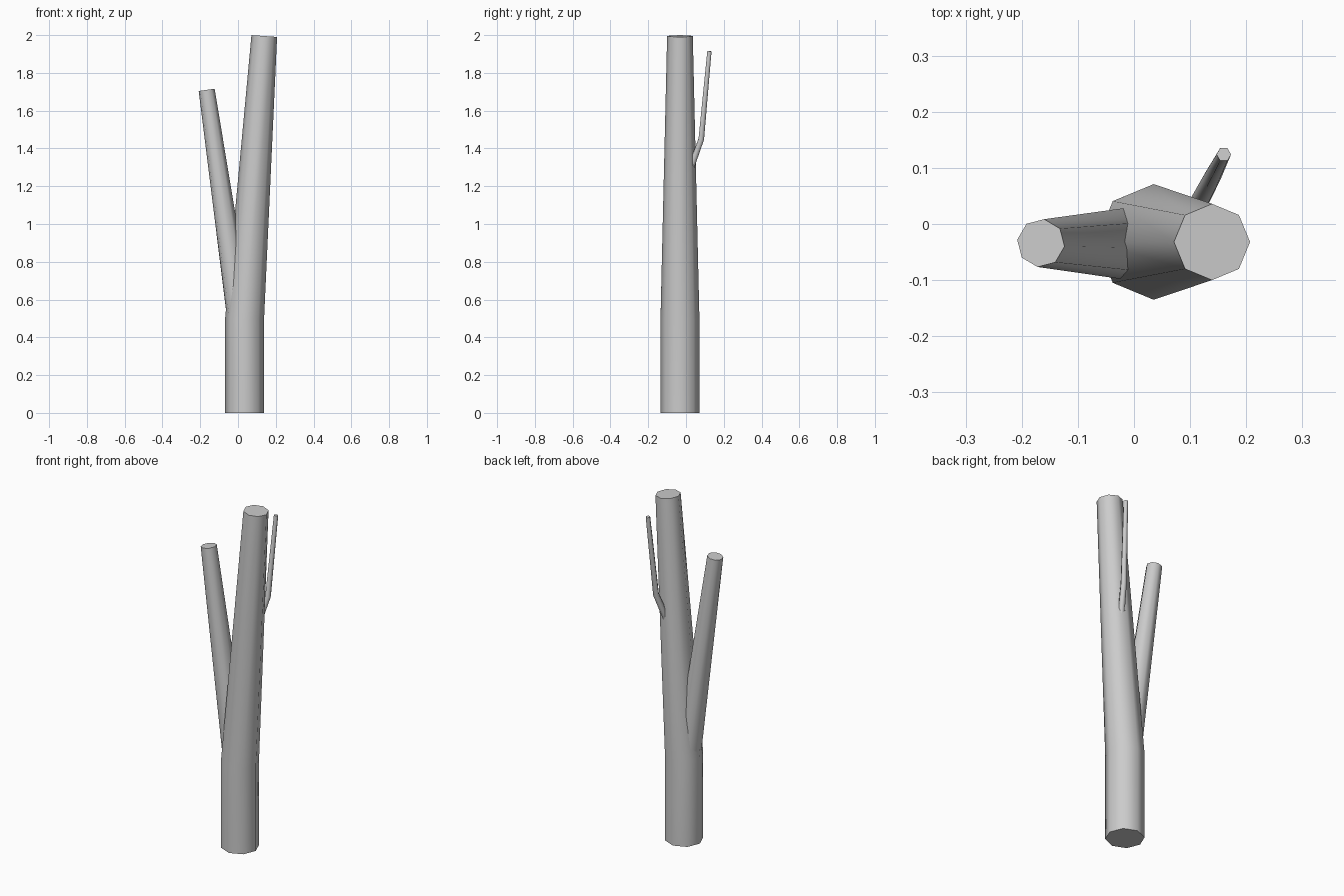
import bpy, bmesh, math
from mathutils import Vector

cube = bpy.data.objects.get("Cube")
if cube:
    bpy.data.objects.remove(cube, do_unlink=True)

bark = bpy.data.materials.new("pale grey bark")
bark.use_nodes = True
color = (0.6, 0.6, 0.6, 1)
bark.diffuse_color = color
bark.node_tree.nodes["Principled BSDF"].inputs["Base Color"].default_value = color


def limb(name, path, sides, phase=0.0):
    """Tapered tube through (centre, radius, ring axis) stations, capped at both ends."""
    bm = bmesh.new()
    rings = []
    for centre, radius, axis in path:
        turn = Vector((0, 0, 1)).rotation_difference(Vector(axis))
        ring = []
        for i in range(sides):
            a = phase + math.tau * i / sides
            offset = Vector((math.cos(a), math.sin(a), 0)) * radius
            ring.append(bm.verts.new(Vector(centre) + turn @ offset))
        rings.append(ring)
    for low, high in zip(rings, rings[1:]):
        for i in range(sides):
            j = (i + 1) % sides
            bm.faces.new((low[i], low[j], high[j], high[i]))
    bm.faces.new(rings[0][::-1])
    bm.faces.new(rings[-1])
    mesh = bpy.data.meshes.new(name)
    bm.to_mesh(mesh)
    bm.free()
    mesh.materials.append(bark)
    obj = bpy.data.objects.new(name, mesh)
    bpy.context.collection.objects.link(obj)
    bpy.ops.object.select_all(action='DESELECT')
    obj.select_set(True)
    bpy.context.view_layer.objects.active = obj
    bpy.ops.object.shade_smooth_by_angle(angle=math.radians(65))
    return obj


# Trunk: upright foot, then leaning to its left
limb("trunk", [
    ((0.035, -0.032, 0), 0.103, (0, 0, 1)),
    ((0.035, -0.032, 0.5), 0.103, (0.035, 0, 1)),
    ((0.139, -0.032, 1.995), 0.068, (0.07, 0, 1)),
], 8)

# Main branch forking out of the trunk
limb("side_branch", [
    ((0.01, -0.034, 0.5), 0.068, (-0.146, 0, 1)),
    ((-0.166, -0.034, 1.71), 0.043, (-0.146, 0, 1)),
], 8, math.radians(-8))

# Thin twig at the back, bending upward
limb("twig", [
    ((0.098, 0.005, 1.24), 0.02, (0.18, 0.36, 1)),
    ((0.138, 0.081, 1.45), 0.017, (0.11, 0.22, 1)),
    ((0.16, 0.124, 1.915), 0.013, (0.05, 0.09, 1)),
], 6)
